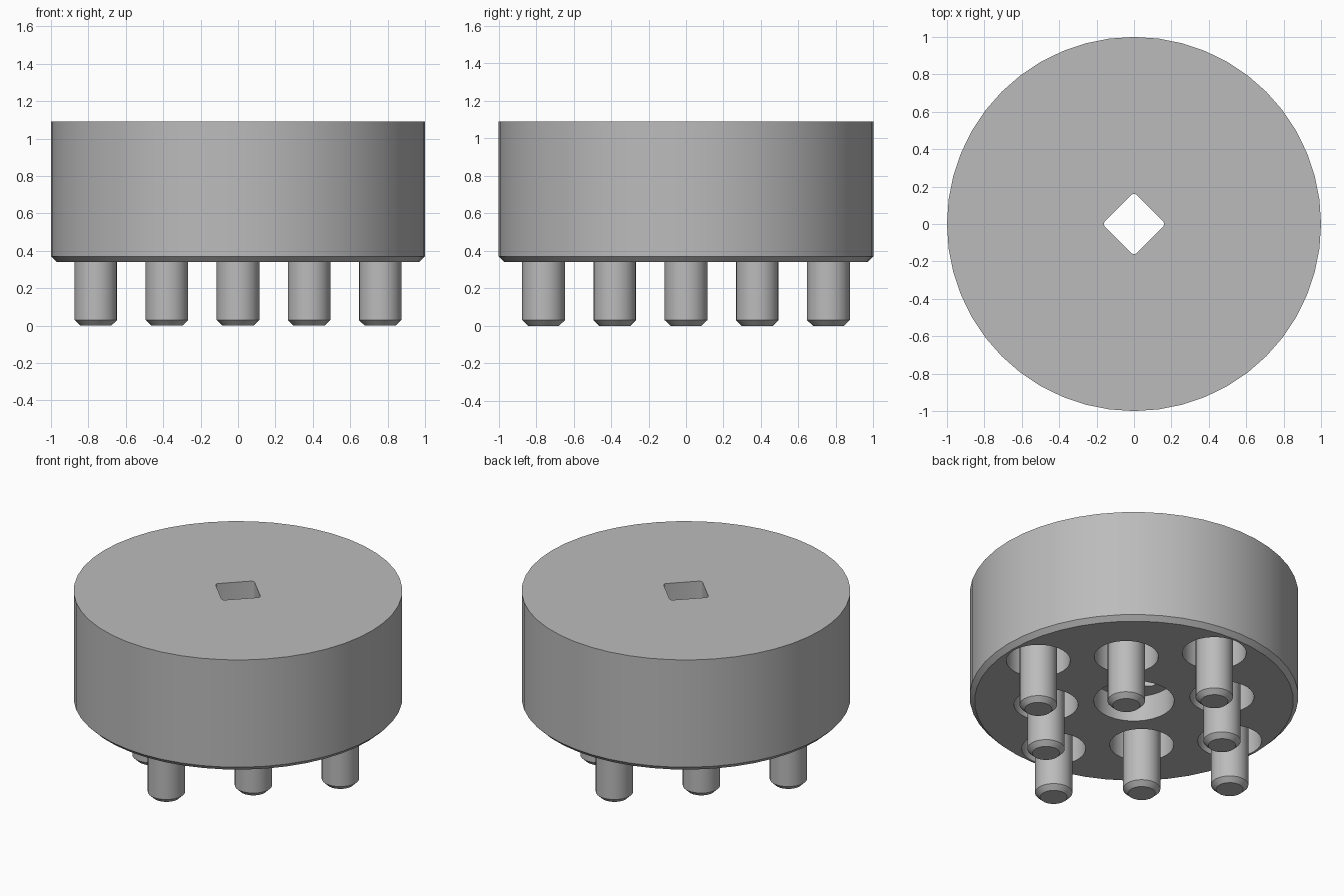
import bpy, bmesh, math

old = bpy.data.objects.get("Cube")
if old:
    bpy.data.objects.remove(old, do_unlink=True)

grey = bpy.data.materials.new("grey_metal")
grey.use_nodes = True
GREY = (0.5, 0.5, 0.5, 1)
grey.diffuse_color = GREY
grey.node_tree.nodes["Principled BSDF"].inputs["Base Color"].default_value = GREY


def finish(bm, name, x=0, y=0):
    bmesh.ops.recalc_face_normals(bm, faces=bm.faces)
    mesh = bpy.data.meshes.new(name)
    bm.to_mesh(mesh)
    bm.free()
    mesh.materials.append(grey)
    ob = bpy.data.objects.new(name, mesh)
    ob.location = (x, y, 0)
    bpy.context.collection.objects.link(ob)
    return ob


def turned(name, profile, sides, x=0, y=0):
    """Closed solid of revolution from (radius, height) pairs."""
    bm = bmesh.new()
    rings = []
    for r, z in profile:
        angles = [math.tau * i / sides for i in range(sides)]
        rings.append([bm.verts.new((r * math.cos(a), r * math.sin(a), z)) for a in angles])
    for low, high in zip(rings, rings[1:]):
        for i in range(sides):
            j = (i + 1) % sides
            bm.faces.new((low[i], low[j], high[j], high[i]))
    bm.faces.new(rings[0])
    bm.faces.new(rings[-1])
    return finish(bm, name, x, y)


def smooth(ob):
    bpy.ops.object.select_all(action='DESELECT')
    ob.select_set(True)
    bpy.context.view_layer.objects.active = ob
    bpy.ops.object.shade_smooth_by_angle(angle=math.radians(30))


def cut(ob, cutter):
    mod = ob.modifiers.new("cut", 'BOOLEAN')
    mod.operation = 'DIFFERENCE'
    mod.solver = 'EXACT'
    mod.object = cutter
    bpy.context.view_layer.objects.active = ob
    bpy.ops.object.modifier_apply(modifier=mod.name)
    bpy.data.objects.remove(cutter, do_unlink=True)


BOTTOM, TOP = 0.34, 1.09
CEILING = 0.75   # top of the pin sockets

# Drum body with chamfered lower rim
body = turned("drum_body", [(0.97, BOTTOM), (1, BOTTOM + 0.03), (1, TOP)], 48)

# Round recess under the centre
cut(body, turned("recess_cutter", [(0.245, 0.2), (0.245, 0.51)], 32))

# Rounded square drive hole, set as a diamond
side = 0.24
bm = bmesh.new()
bmesh.ops.create_cube(bm, size=1)
bmesh.ops.scale(bm, vec=(side, side, 2), verts=bm.verts)
uprights = [e for e in bm.edges if abs(e.verts[0].co.z - e.verts[1].co.z) > 1]
bmesh.ops.bevel(bm, geom=uprights, offset=0.02, segments=3, profile=0.5, affect='EDGES')
drive = finish(bm, "drive_cutter")
drive.location.z = 1
drive.rotation_euler.z = math.pi / 4
cut(body, drive)

# Eight pins on a square grid turned by 45 degrees, each in its own socket
STEP = 0.38
pins = []
for i in (-1, 0, 1):
    for j in (-1, 0, 1):
        if i == j == 0:
            continue
        x, y = STEP * (i - j), STEP * (i + j)
        cut(body, turned("socket_cutter", [(0.195, 0.2), (0.195, CEILING)], 32, x, y))
        pins.append(turned("pin", [(0.083, 0), (0.114, 0.03), (0.114, CEILING + 0.03)], 24, x, y))

for ob in [body] + pins:
    smooth(ob)
